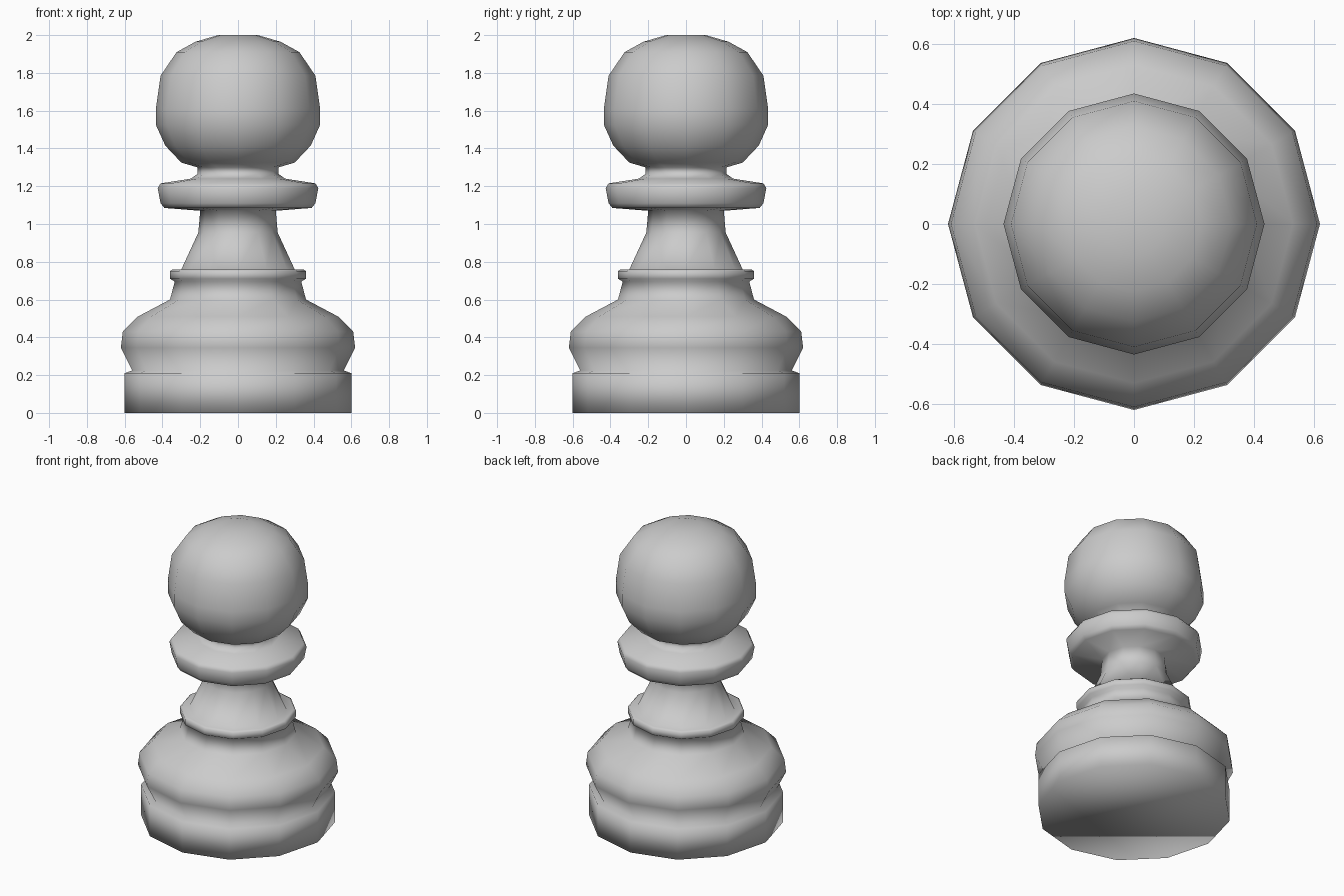
import bpy, bmesh, math

if "Cube" in bpy.data.objects:
    bpy.data.objects.remove(bpy.data.objects["Cube"])

SIDES = 12

# Half profile (radius, height), from the foot up to the crown
base = [(0.60, 0.0), (0.60, 0.21), (0.56, 0.225)]
body = [(0.62, 0.345), (0.61, 0.43), (0.53, 0.51), (0.36, 0.60)]
lower_ring = [(0.335, 0.695), (0.36, 0.71), (0.36, 0.75), (0.345, 0.76), (0.30, 0.76)]
stem = [(0.21, 0.955), (0.20, 1.07)]
collar = [(0.39, 1.085), (0.41, 1.11), (0.425, 1.19), (0.41, 1.215), (0.25, 1.24)]
neck = [(0.215, 1.265), (0.215, 1.30)]
head = [(0.30, 1.325), (0.385, 1.415), (0.435, 1.525), (0.435, 1.61),
        (0.41, 1.785), (0.325, 1.91), (0.225, 1.965), (0.105, 2.0)]


def lathe(name, profile):
    """Turn a profile around z with capped ends and smooth shading."""
    bm = bmesh.new()
    rings = []
    for r, z in profile:
        rings.append([bm.verts.new((r * math.cos(2 * math.pi * i / SIDES),
                                    r * math.sin(2 * math.pi * i / SIDES), z))
                      for i in range(SIDES)])
    for lo, hi in zip(rings, rings[1:]):
        for i in range(SIDES):
            j = (i + 1) % SIDES
            bm.faces.new((lo[i], lo[j], hi[j], hi[i]))
    bm.faces.new(rings[0][::-1])
    bm.faces.new(rings[-1])
    for f in bm.faces:
        f.smooth = True
    mesh = bpy.data.meshes.new(name)
    bm.to_mesh(mesh)
    bm.free()
    obj = bpy.data.objects.new(name, mesh)
    bpy.context.collection.objects.link(obj)
    return obj


# The whole piece is one continuous turned surface
lathe("chess_pawn", base + body + lower_ring + stem + collar + neck + head)
